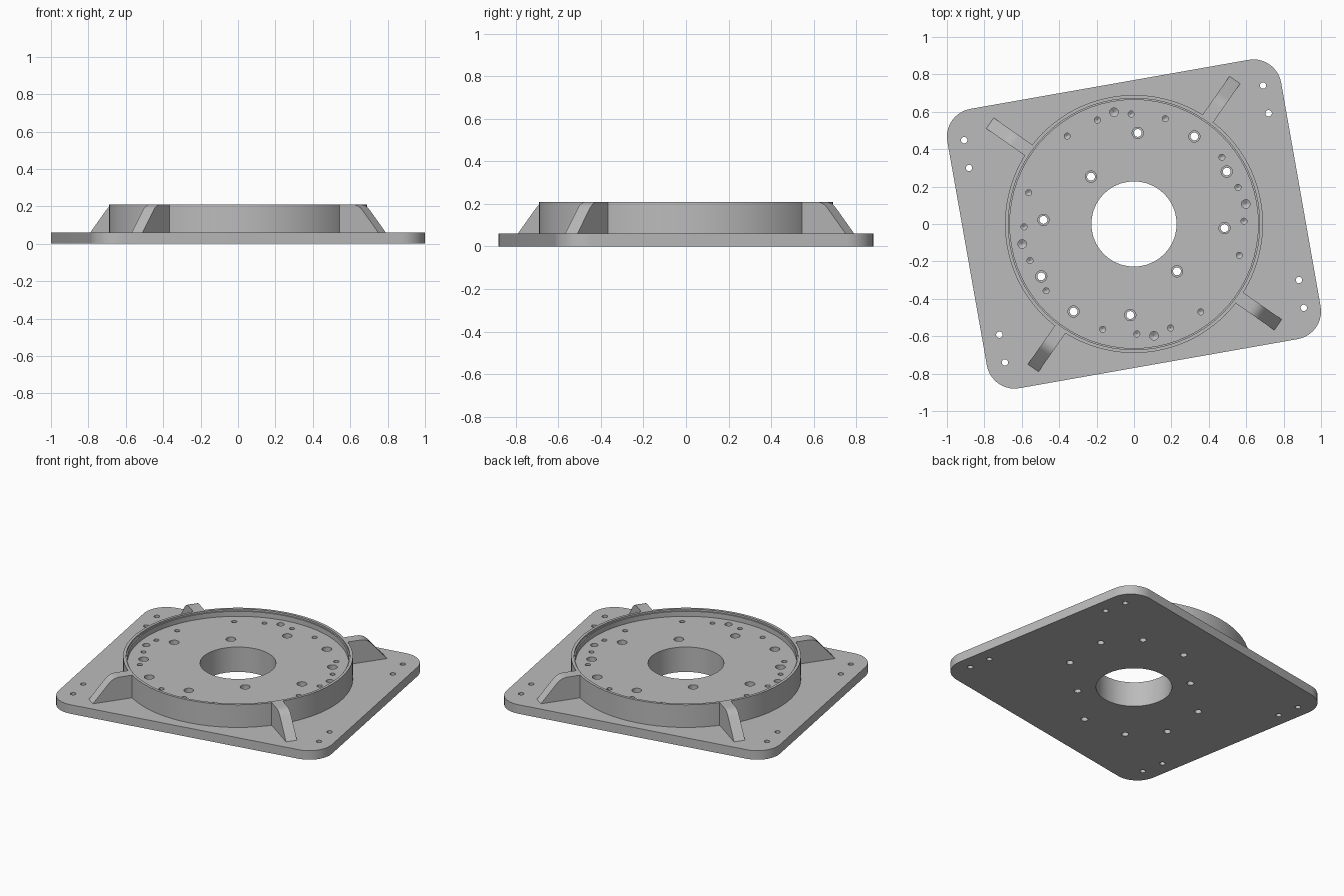
import bpy, bmesh
from math import sin, cos, pi, radians
from mathutils import Matrix, Vector

cube = bpy.data.objects.get("Cube")
if cube:
    bpy.data.objects.remove(cube, do_unlink=True)

metal = bpy.data.materials.new("plain grey metal")
metal.use_nodes = True
GREY = (0.5, 0.5, 0.5, 1)
metal.diffuse_color = GREY
metal.node_tree.nodes["Principled BSDF"].inputs["Base Color"].default_value = GREY

PLATE_TOP, RIM_TOP, FLOOR = 0.06, 0.21, 0.165


def revolve(bm, profile, x=0, y=0, sides=24):
    """Closed solid turned about a vertical axis from (radius, z) pairs."""
    rings = [[bm.verts.new((x + r * cos(2 * pi * i / sides), y + r * sin(2 * pi * i / sides), z))
              for i in range(sides)] for r, z in profile]
    for low, high in zip(rings, rings[1:]):
        for i in range(sides):
            j = (i + 1) % sides
            bm.faces.new((low[i], low[j], high[j], high[i]))
    bm.faces.new(rings[0][::-1])
    bm.faces.new(rings[-1])


def prism(bm, outline, offset):
    """Closed solid from a flat outline pushed along an offset."""
    near = [bm.verts.new(p) for p in outline]
    far = [bm.verts.new(Vector(p) + Vector(offset)) for p in outline]
    bm.faces.new(near[::-1])
    bm.faces.new(far)
    for i in range(len(near)):
        j = (i + 1) % len(near)
        bm.faces.new((near[i], near[j], far[j], far[i]))


def finish(name, bm):
    bmesh.ops.recalc_face_normals(bm, faces=bm.faces)
    mesh = bpy.data.meshes.new(name)
    bm.to_mesh(mesh)
    bm.free()
    mesh.materials.append(metal)
    obj = bpy.data.objects.new(name, mesh)
    bpy.context.collection.objects.link(obj)
    return obj


def combine(target, other, operation):
    """Apply a boolean and drop the helper."""
    mod = target.modifiers.new(operation, "BOOLEAN")
    mod.operation, mod.solver, mod.object = operation, "EXACT", other
    bpy.context.view_layer.objects.active = target
    bpy.ops.object.modifier_apply(modifier=mod.name)
    bpy.data.objects.remove(other, do_unlink=True)


def quarter_turns(x, y):
    return [(x, y), (y, -x), (-x, -y), (-y, x)]


def half_turns(points):
    return points + [(-x, -y) for x, y in points]


# Rounded rectangular plate, turned ten degrees
half_x, half_y, corner, steps = 0.906, 0.758, 0.15, 10
outline = []
for q, (sx, sy) in enumerate([(1, 1), (-1, 1), (-1, -1), (1, -1)]):
    for k in range(steps + 1):
        a = (q + k / steps) * pi / 2
        outline.append(Matrix.Rotation(radians(10), 3, "Z") @ Vector(
            (sx * (half_x - corner) + corner * cos(a),
             sy * (half_y - corner) + corner * sin(a), 0)))
bm = bmesh.new()
prism(bm, outline, (0, 0, PLATE_TOP))
base = finish("mounting_plate", bm)

# Raised round boss
bm = bmesh.new()
revolve(bm, [(0.69, 0.03), (0.69, RIM_TOP)], sides=72)
combine(base, finish("boss", bm), "UNION")

# Four sloping ribs with a rounded shoulder
knee, foot = Vector((0.81, RIM_TOP)), Vector((0.94, PLATE_TOP))
start = knee - Vector((0.04, 0))
end = knee + (foot - knee).normalized() * 0.04
shoulder = [start.lerp(knee, t).lerp(knee.lerp(end, t), t) for t in (0, 0.2, 0.4, 0.6, 0.8, 1)]
side = [(0.6, RIM_TOP)] + [tuple(p) for p in shoulder] + [tuple(foot), (0.94, 0.03), (0.6, 0.03)]
for angle in (55, 145, 235, 325):
    bm = bmesh.new()
    prism(bm, [(r, -0.035, z) for r, z in side], (0, 0.07, 0))
    bm.transform(Matrix.Rotation(radians(angle), 4, "Z"))
    combine(base, finish("rib", bm), "UNION")

# Shallow recess inside the thin rim
bm = bmesh.new()
revolve(bm, [(0.664, FLOOR), (0.664, RIM_TOP - 0.012), (0.672, RIM_TOP - 0.012), (0.672, 0.3)], sides=72)
combine(base, finish("recess", bm), "DIFFERENCE")

# Centre bore and all drilled holes
bm = bmesh.new()
revolve(bm, [(0.228, -0.1), (0.228, 0.3)], sides=40)

stepped = half_turns([(0.02, 0.487), (0.323, 0.468), (0.496, 0.28), (0.484, -0.022), (0.23, -0.253)])
for x, y in stepped:
    revolve(bm, [(0.021, -0.1), (0.021, 0.09), (0.03, 0.09), (0.03, 0.3)], x, y)

for x, y in half_turns([(0.69, 0.74), (0.72, 0.592), (0.882, -0.3), (0.908, -0.448)]):
    revolve(bm, [(0.017, -0.1), (0.017, 0.3)], x, y, 20)

blind = [(-0.107, 0.598, 0.023), (-0.196, 0.556, 0.016), (-0.015, 0.588, 0.016),
         (0.167, 0.563, 0.016), (-0.357, 0.47, 0.016)]
for px, py, r in blind:
    for x, y in quarter_turns(px, py):
        revolve(bm, [(0.001, 0.1 - r * 0.6), (r, 0.1), (r, 0.3)], x, y, 20)
combine(base, finish("drills", bm), "DIFFERENCE")

# Smooth the round walls, keep the edges crisp
bpy.ops.object.select_all(action="DESELECT")
base.select_set(True)
bpy.context.view_layer.objects.active = base
bpy.ops.object.shade_smooth_by_angle(angle=radians(30))
